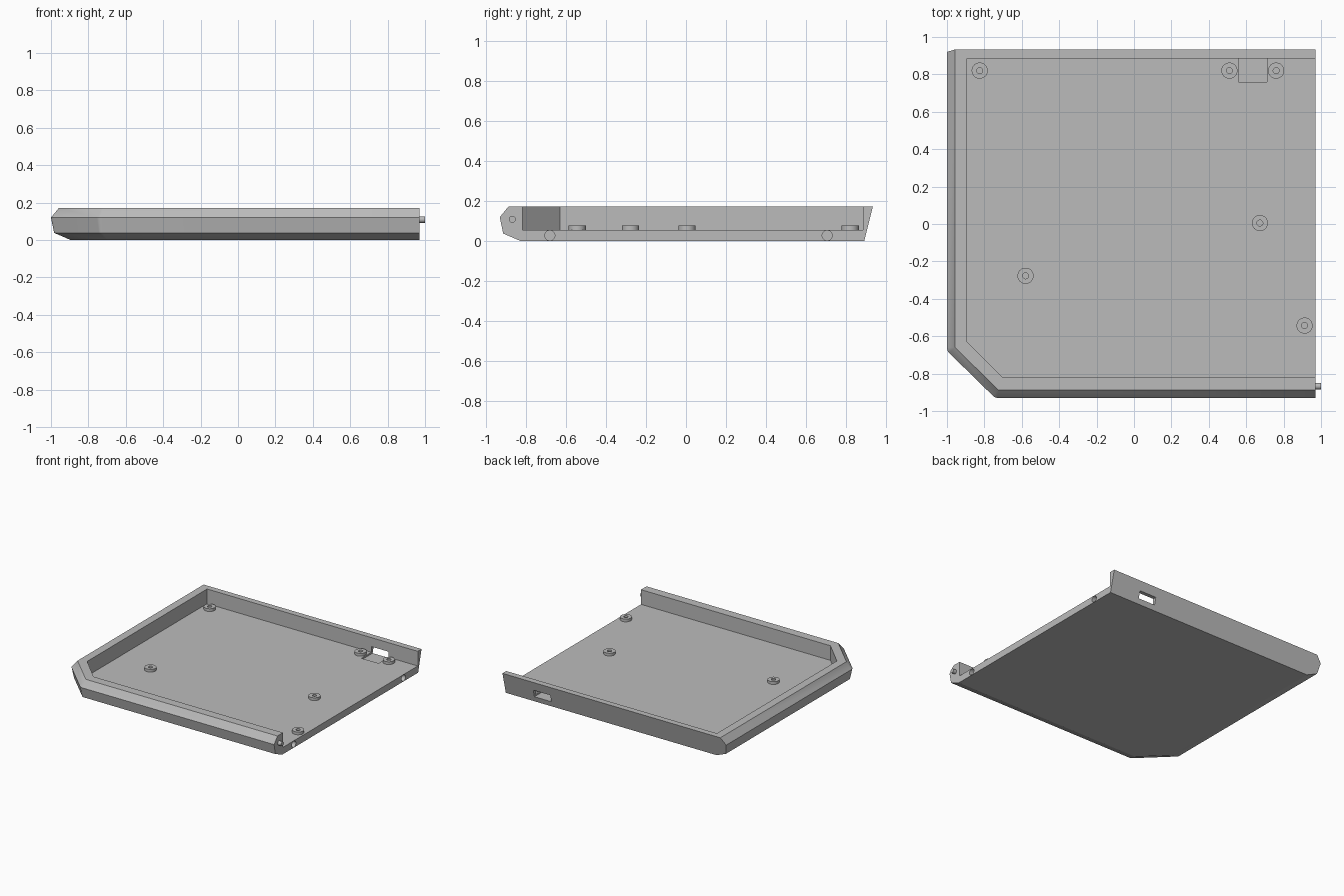
import bpy
import bmesh
import math
from mathutils import Matrix, Vector

if "Cube" in bpy.data.objects:
    bpy.data.objects.remove(bpy.data.objects["Cube"], do_unlink=True)

grey = bpy.data.materials.new("plain_grey")
grey.use_nodes = True
grey.diffuse_color = (0.5, 0.5, 0.5, 1)
grey.node_tree.nodes["Principled BSDF"].inputs["Base Color"].default_value = (0.5, 0.5, 0.5, 1)

END = 0.97        # open end of the tray
FLOOR = 0.055     # height of the inner floor
TOP = 0.172


def finish(name, bm):
    bmesh.ops.remove_doubles(bm, verts=bm.verts, dist=1e-5)
    bmesh.ops.recalc_face_normals(bm, faces=bm.faces)
    mesh = bpy.data.meshes.new(name)
    bm.to_mesh(mesh)
    bm.free()
    mesh.materials.append(grey)
    obj = bpy.data.objects.new(name, mesh)
    bpy.context.collection.objects.link(obj)
    return obj


def loft(name, rings):
    """Closed solid through rings of equal point count."""
    bm = bmesh.new()
    loops = [[bm.verts.new(p) for p in ring] for ring in rings]
    for low, high in zip(loops, loops[1:]):
        for i in range(len(low)):
            j = (i + 1) % len(low)
            bm.faces.new((low[i], low[j], high[j], high[i]))
    bm.faces.new(loops[0][::-1])
    bm.faces.new(loops[-1])
    return finish(name, bm)


def prism(name, points, z0, z1):
    return loft(name, [[(x, y, z) for x, y in points] for z in (z0, z1)])


def rod(name, y, z, radius, x0, x1):
    bm = bmesh.new()
    place = Matrix.Translation(((x0 + x1) / 2, y, z)) @ Matrix.Rotation(math.pi / 2, 4, "Y")
    bmesh.ops.create_cone(bm, cap_ends=True, segments=32, radius1=radius,
                          radius2=radius, depth=x1 - x0, matrix=place)
    return finish(name, bm)


def select(obj):
    bpy.ops.object.select_all(action="DESELECT")
    obj.select_set(True)
    bpy.context.view_layer.objects.active = obj


def smooth(obj):
    select(obj)
    bpy.ops.object.shade_smooth_by_angle(angle=math.radians(15))


def cut(obj, cutter):
    mod = obj.modifiers.new("cut", "BOOLEAN")
    mod.operation = "DIFFERENCE"
    mod.solver = "EXACT"
    mod.object = cutter
    select(obj)
    bpy.ops.object.modifier_apply(modifier=mod.name)
    bpy.data.objects.remove(cutter, do_unlink=True)


def outline(z, d, steps=6):
    """Outer outline at height z, grown by d with rounded corners."""
    back = 0.89 + 0.25 * z
    points = [(END, -0.887 - d, z)]
    for corner, start in ((Vector((-0.725, -0.887)), -90), (Vector((-0.957, -0.66)), -135)):
        for i in range(steps + 1):
            if d > 0:
                angle, reach = start - 45 * i / steps, d
            else:
                angle, reach = start - 22.5, d / math.cos(math.radians(22.5))
            a = math.radians(angle)
            p = corner + reach * Vector((math.cos(a), math.sin(a)))
            points.append((p.x, p.y, z))
    return points + [(-0.957 - d, back, z), (END, back, z)]


# Tray shell
tray = loft("tray", [outline(z, d) for z, d in
                     ((0, -0.062), (0.038, 0.026), (0.12, 0.043), (TOP, 0))])

# Interior, open at one end
cut(tray, prism("interior_cutter",
                [(-0.893, 0.885), (-0.893, -0.63), (-0.705, -0.817),
                 (1.2, -0.817), (1.2, 0.885)], FLOOR, 0.3))

# Port slot in the back wall with its shallow floor pocket
cut(tray, prism("port_cutter", [(0.56, 0.76), (0.71, 0.76), (0.71, 1.1), (0.56, 1.1)],
                0.042, 0.1))

# Blind holes in the open end
for y in (-0.68, 0.705):
    cut(tray, rod("hole_cutter", y, 0.028, 0.025, END - 0.04, 1.1))
smooth(tray)

# Alignment peg on the end of the front wall
smooth(rod("alignment_peg", -0.867, 0.109, 0.017, END - 0.02, 1.0))

# Screw bosses on the floor
profile = [(0, 0.06), (0.016, 0.06), (0.016, 0.077), (0.043, 0.077), (0.043, 0.05), (0, 0.05)]
spots = [(-0.825, 0.82), (0.51, 0.82), (0.76, 0.82), (0.673, 0.005), (-0.58, -0.277), (0.912, -0.543)]
for n, (x, y) in enumerate(spots, 1):
    bm = bmesh.new()
    verts = [bm.verts.new((r, 0, z)) for r, z in profile]
    edges = [bm.edges.new(pair) for pair in zip(verts, verts[1:])]
    bmesh.ops.spin(bm, geom=verts + edges, cent=(0, 0, 0), axis=(0, 0, 1),
                   angle=math.tau, steps=32, use_merge=False)
    bmesh.ops.translate(bm, verts=bm.verts, vec=(x, y, 0))
    smooth(finish(f"screw_boss_{n}", bm))
